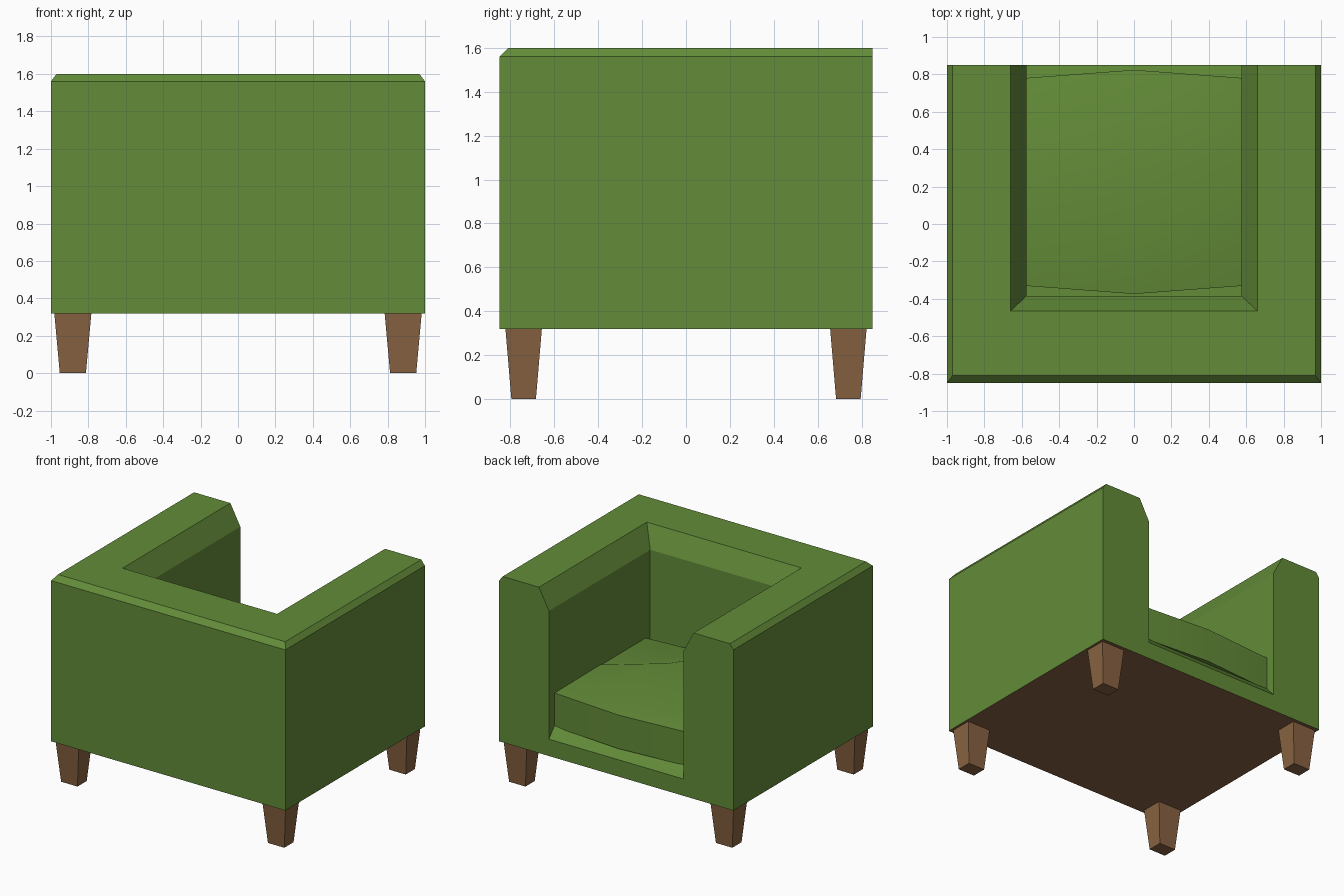
import bpy, bmesh
from mathutils import Vector

if "Cube" in bpy.data.objects:
    bpy.data.objects.remove(bpy.data.objects["Cube"])


def material(name, color):
    m = bpy.data.materials.new(name)
    m.diffuse_color = (*color, 1)
    m.use_nodes = True
    m.node_tree.nodes["Principled BSDF"].inputs["Base Color"].default_value = m.diffuse_color
    return m


green = material("green fabric", (0.125, 0.262, 0.040))
brown = material("brown wood", (0.250, 0.125, 0.054))


def finish(bm, name, mats, smooth=None):
    me = bpy.data.meshes.new(name)
    bm.to_mesh(me)
    bm.free()
    ob = bpy.data.objects.new(name, me)
    bpy.context.collection.objects.link(ob)
    for m in mats:
        me.materials.append(m)
    if smooth:
        bpy.ops.object.select_all(action='DESELECT')
        ob.select_set(True)
        bpy.context.view_layer.objects.active = ob
        bpy.ops.object.shade_smooth_by_angle(angle=smooth)
    return ob


# Body: wall profile (inset in x, inset in y, height) swept round a U
X, Y, Z0 = 1.0, 0.85, 0.32
profile = [(0, 0, Z0), (0, 0, 1.56), (.03, .04, 1.6),
           (.34, .385, 1.6), (.425, .465, 1.44), (.425, .465, .45)]
bm = bmesh.new()
rings = []
for sx, end in ((1, True), (1, False), (-1, False), (-1, True)):
    rings.append([bm.verts.new((sx * (X - dx), Y if end else -Y + dy, z))
                  for dx, dy, z in profile])
for a, b in zip(rings, rings[1:]):
    for i in range(len(profile) - 1):
        bm.faces.new((a[i], a[i + 1], b[i + 1], b[i]))

# Arm ends, front rail with sloped edge, seat deck
inner = [bm.verts.new((s * .575, Y, Z0)) for s in (1, -1)]
lip = [bm.verts.new((s * .575, .78, .53)) for s in (1, -1)]
deck = [bm.verts.new((s * .575, -.385, .53)) for s in (1, -1)]
rail = [rings[0][-1], rings[3][-1]]
bm.faces.new(rings[0] + [inner[0]])
bm.faces.new((rings[3] + [inner[1]])[::-1])
for a, b in ((inner, rail), (rail, lip), (lip, deck)):
    bm.faces.new((a[0], a[1], b[1], b[0]))

# Brown underside
under = bm.faces.new((rings[0][0], inner[0], inner[1], rings[3][0],
                      rings[2][0], rings[1][0]))
bmesh.ops.recalc_face_normals(bm, faces=bm.faces[:])
bm.normal_update()
under.material_index = 1
if under.normal.z > 0:
    bmesh.ops.reverse_faces(bm, faces=bm.faces[:])
finish(bm, "body", [green, brown])

# Seat cushion: box split in half each way, sides bowed, top domed
bm = bmesh.new()
bmesh.ops.create_cube(bm, size=2)
bmesh.ops.subdivide_edges(bm, edges=bm.edges[:], cuts=1, use_grid_fill=True)
# remove the mid-height loop so the sides stay single bands
mid = [e for e in bm.edges if all(abs(v.co.z) < .01 for v in e.verts)]
bmesh.ops.dissolve_edges(bm, edges=mid, use_verts=True)
for v in bm.verts:
    x, y, z = v.co
    middle = abs(x) < .01 and abs(y) < .01
    bow_x = .02 * x if abs(y) < .01 else 0
    bow_y = .043 * y if abs(x) < .01 else 0
    top = .95 if middle else .78
    v.co = Vector((x * .575 + bow_x, .225 + y * .556 + bow_y,
                   top if z > 0 else .52))
bmesh.ops.recalc_face_normals(bm, faces=bm.faces[:])
finish(bm, "seat_cushion", [green], smooth=.75)

# Tapered legs
for sx, sn in ((-1, "left"), (1, "right")):
    for sy, yn in ((-1, "front"), (1, "back")):
        bm = bmesh.new()
        bmesh.ops.create_cube(bm, size=2)
        for v in bm.verts:
            up = v.co.z > 0
            v.co = Vector((sx * .883 + v.co.x * (.099 if up else .070),
                           sy * .740 + v.co.y * (.083 if up else .056),
                           Z0 if up else 0))
        finish(bm, f"{yn}_{sn}_leg", [brown])
